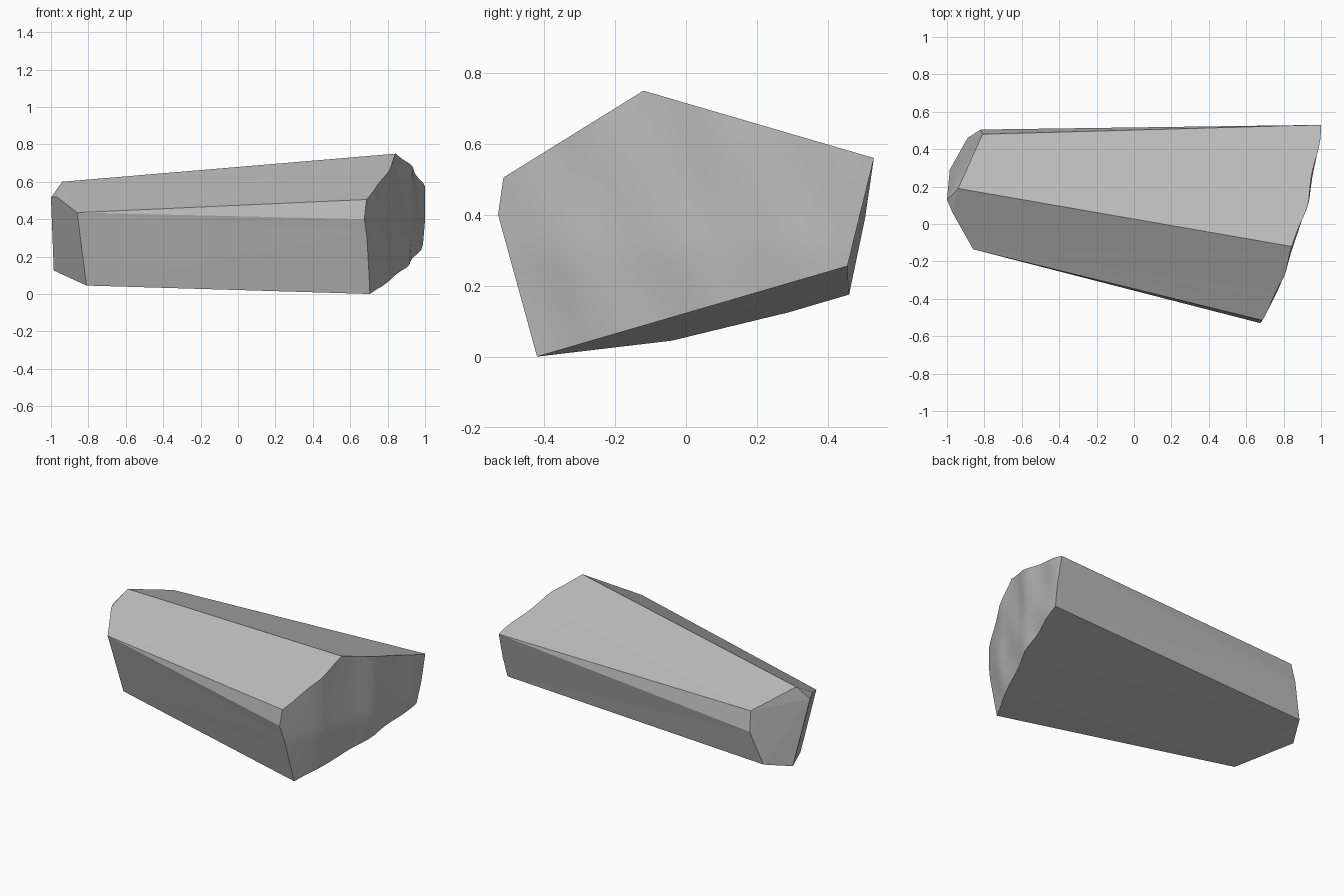
import bpy, bmesh, math
from mathutils import Vector

cube = bpy.data.objects.get("Cube")
if cube:
    bpy.data.objects.remove(cube, do_unlink=True)

# Stone colour
stone = bpy.data.materials.new("stone_grey")
stone.use_nodes = True
grey = (0.5, 0.5, 0.5, 1)
stone.diffuse_color = grey
stone.node_tree.nodes["Principled BSDF"].inputs["Base Color"].default_value = grey

# Corners of the narrow end (x, y, z) and outline of the broken end (y, z)
narrow_end = [(-.94, .19, .60), (-.86, -.135, .435), (-.81, -.04, .045),
              (-.985, .29, .125), (-.89, .46, .175), (-.82, .505, .39),
              (-.81, .48, .517), (-1, .13, .515), (-.97, .06, .52)]
broken_outline = [(-.12, .75), (.53, .56), (.455, .255), (-.42, 0),
                  (-.53, .40), (-.515, .505)]

# Depth of the broken end along y
profile = [(-.53, .68), (-.42, .73), (-.28, .80), (-.12, .85), (0, .885),
           (.1, .925), (.26, .955), (.4, .985), (.53, 1.0)]


def broken_depth(y, z):
    for (y0, x0), (y1, x1) in zip(profile, profile[1:]):
        if y <= y1:
            break
    x = x0 + (x1 - x0) * (y - y0) / (y1 - y0)
    low = max(0, .3 - z) * .1
    ripple = .007 * math.sin(17 * y + 5 * z) * math.sin(7 * z + 3 * y)
    return min(1, x - low + ripple)


# Faceted block
bm = bmesh.new()
for co in narrow_end:
    bm.verts.new(co)
for y, z in broken_outline:
    bm.verts.new((.84 + .3 * y, y, z))
bmesh.ops.convex_hull(bm, input=bm.verts[:])
bmesh.ops.dissolve_limit(bm, angle_limit=math.radians(2.5),
                         verts=bm.verts[:], edges=bm.edges[:])
bm.normal_update()


def end_faces():
    bm.normal_update()
    return [f for f in bm.faces if f.normal.x > .8]


# Slice the broken end into a fine grid
def slice_end(axis, start, stop, count):
    for i in range(1, count):
        point = Vector((0, 0, 0))
        point[axis] = start + (stop - start) * i / count
        normal = Vector((0, 0, 0))
        normal[axis] = 1
        faces = end_faces()
        edges = {e for f in faces for e in f.edges}
        verts = {v for f in faces for v in f.verts}
        bmesh.ops.bisect_plane(bm, geom=faces + list(edges) + list(verts),
                               dist=1e-5, plane_co=point, plane_no=normal)


slice_end(1, -.53, .53, 26)
slice_end(2, 0, .75, 18)

# Bend the end into a rough fracture, smooth inside a sharp rim
fracture = set(end_faces())
for v in {v for f in fracture for v in f.verts}:
    v.co.x = broken_depth(v.co.y, v.co.z)
for f in fracture:
    f.smooth = True
for e in bm.edges:
    e.smooth = all(f in fracture for f in e.link_faces)
bmesh.ops.triangulate(bm, faces=[f for f in bm.faces if f not in fracture])
bmesh.ops.recalc_face_normals(bm, faces=bm.faces[:])

mesh = bpy.data.meshes.new("stone_block")
bm.to_mesh(mesh)
bm.free()
mesh.materials.append(stone)
block = bpy.data.objects.new("stone_block", mesh)
bpy.context.collection.objects.link(block)
